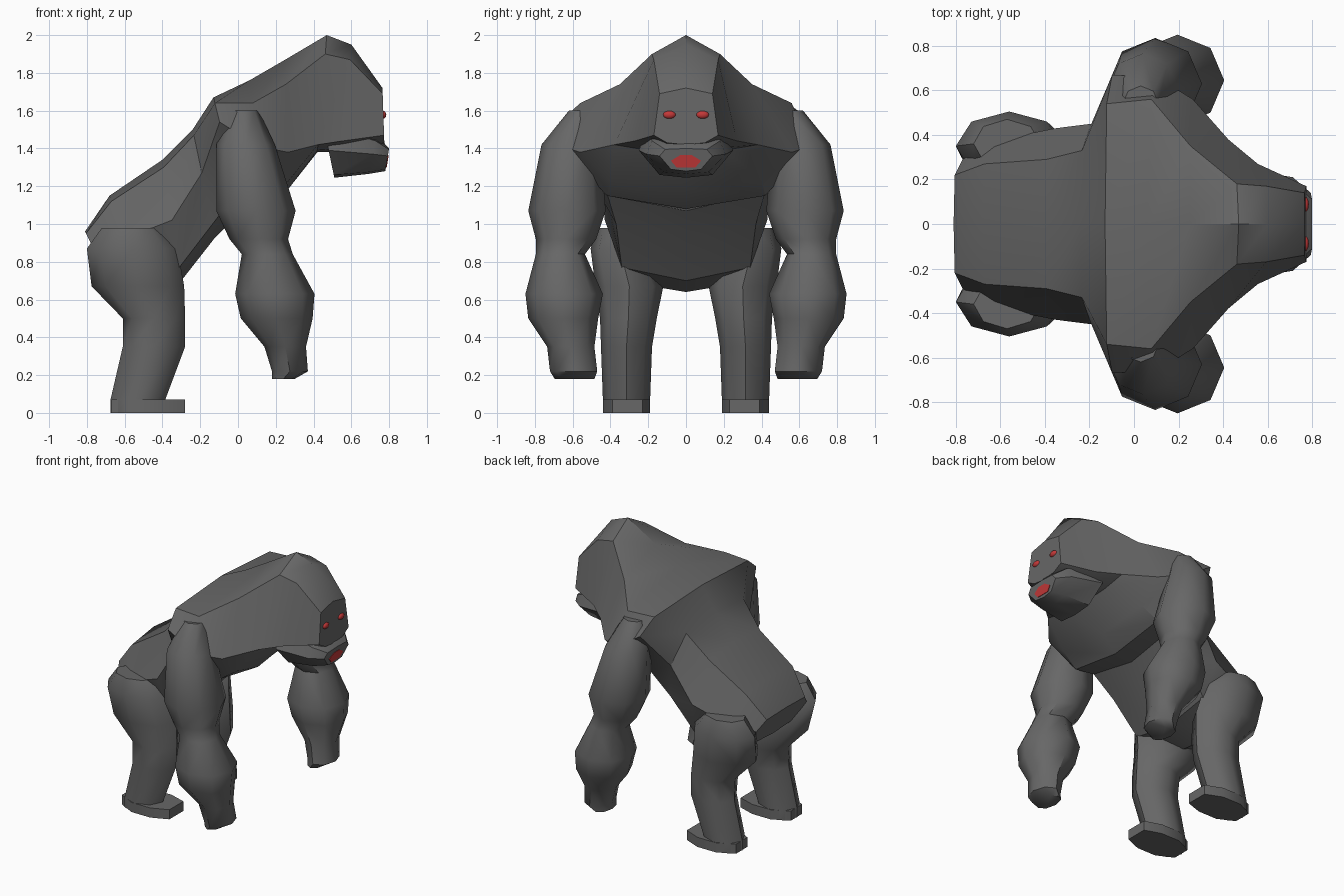
import bpy, bmesh, math
from mathutils import Vector


def material(name, rgb):
    m = bpy.data.materials.new(name)
    m.diffuse_color = (*rgb, 1)
    return m


FUR = material("dark grey fur", (0.135, 0.135, 0.135))
RED = material("red", (0.55, 0.04, 0.04))


def finish(name, bm, mat, smooth):
    bmesh.ops.recalc_face_normals(bm, faces=bm.faces)
    me = bpy.data.meshes.new(name)
    bm.to_mesh(me)
    bm.free()
    me.materials.append(mat)
    ob = bpy.data.objects.new(name, me)
    bpy.context.collection.objects.link(ob)
    bpy.ops.object.select_all(action='DESELECT')
    ob.select_set(True)
    bpy.context.view_layer.objects.active = ob
    bpy.ops.object.shade_smooth_by_angle(angle=math.radians(smooth))
    return ob


def loft(name, rings, mat=FUR, smooth=40):
    bm = bmesh.new()
    rows = [[bm.verts.new(p) for p in ring] for ring in rings]
    n = len(rows[0])
    for a, b in zip(rows, rows[1:]):
        for i in range(n):
            j = (i + 1) % n
            bm.faces.new((a[i], a[j], b[j], b[i]))
    bm.faces.new(rows[0])
    bm.faces.new(rows[-1])
    return finish(name, bm, mat, smooth)


def half_ring(tx, bx, tz, y1, z1, y2, z2, y3, z3, bz):
    """Symmetric ring in a plane leaning from tx at the top to bx at the bottom."""
    half = [(0, tz), (y1, z1), (y2, z2), (y3, z3), (0, bz)]
    pts = half + [(-y, z) for y, z in half[3:0:-1]]
    return [(bx + (tx - bx) * (z - bz) / (tz - bz), y, z) for y, z in pts]


def oval(z, cx, cy, rx, ry, side, n=8):
    angles = [math.tau * i / n for i in range(n)]
    return [(cx + rx * math.cos(a), side * (cy + ry * math.sin(a)), z) for a in angles]


# Torso, shoulders and head as one loft from rump to brow
torso = [
    (-.81, -.70, .96, .22, .95, .29, .88, .22, .76, .74),
    (-.68, -.52, 1.15, .27, 1.12, .38, .92, .24, .68, .64),
    (-.40, -.30, 1.34, .29, 1.30, .43, 1.02, .34, .77, .70),
    (-.24, -.12, 1.50, .33, 1.47, .45, 1.27, .37, 1.00, .93),
    (-.13, .02, 1.67, .54, 1.64, .67, 1.54, .42, 1.17, 1.07),
    (.06, .16, 1.76, .56, 1.64, .655, 1.41, .42, 1.15, 1.08),
    (.25, .27, 1.87, .35, 1.74, .56, 1.38, .40, 1.23, 1.19),
    (.47, .42, 2.00, .18, 1.90, .38, 1.42, .20, 1.39, 1.38),
    (.60, .55, 1.95, .17, 1.87, .27, 1.44, .15, 1.40, 1.38),
    (.765, .775, 1.72, .14, 1.69, .17, 1.47, .10, 1.43, 1.42),
]
loft("torso_and_head", [half_ring(*s) for s in torso], smooth=34)

# Muzzle
muzzle = [
    (.44, .51, 1.58, .20, 1.52, .25, 1.39, .14, 1.26, 1.245),
    (.735, .69, 1.47, .18, 1.44, .21, 1.37, .12, 1.275, 1.265),
    (.80, .78, 1.40, .11, 1.395, .14, 1.36, .08, 1.29, 1.28),
]
loft("muzzle", [half_ring(*s) for s in muzzle])

# Mouth plate, parallel to the muzzle front
lips = [(-.08, 1.335), (-.03, 1.365), (.03, 1.365), (.08, 1.335), (.05, 1.30), (-.05, 1.30)]
loft("mouth", [[(x + (z - 1.28) / 6, y, z) for y, z in lips] for x in (.776, .784)], RED, 10)

arm = [
    (1.60, .03, .54, .08, .08),
    (1.42, .04, .61, .155, .155),
    (1.07, .095, .63, .21, .205),
    (.92, .11, .635, .155, .16),
    (.84, .155, .665, .135, .13),
    (.63, .195, .645, .21, .205),
    (.50, .205, .65, .19, .185),
    (.35, .25, .61, .11, .125),
    (.22, .275, .595, .095, .125),
    (.18, .24, .59, .06, .105),
]
leg = [
    (.98, -.57, .36, .15, .11),
    (.87, -.56, .35, .24, .155),
    (.67, -.53, .30, .245, .18),
    (.50, -.445, .305, .165, .15),
    (.35, -.445, .315, .165, .135),
    (.07, -.53, .315, .145, .125),
    (.00, -.53, .315, .145, .125),
]
sole = [(-.67, .25), (-.67, .38), (-.55, .44), (-.40, .44), (-.28, .39),
        (-.28, .23), (-.40, .19), (-.55, .19)]

for side, label in ((1, "left"), (-1, "right")):
    loft(f"{label}_arm", [oval(*s, side) for s in arm], smooth=46)
    loft(f"{label}_leg", [oval(*s, side) for s in leg], smooth=46)
    loft(f"{label}_foot", [[(x, side * y, z) for x, y in sole] for z in (0, .07)])
    # Eye
    bm = bmesh.new()
    bmesh.ops.create_uvsphere(bm, u_segments=12, v_segments=8, radius=1)
    for v in bm.verts:
        v.co = Vector((.768 + .017 * v.co.x, side * .088 + .034 * v.co.y, 1.578 + .021 * v.co.z))
    finish(f"{label}_eye", bm, RED, 60)
